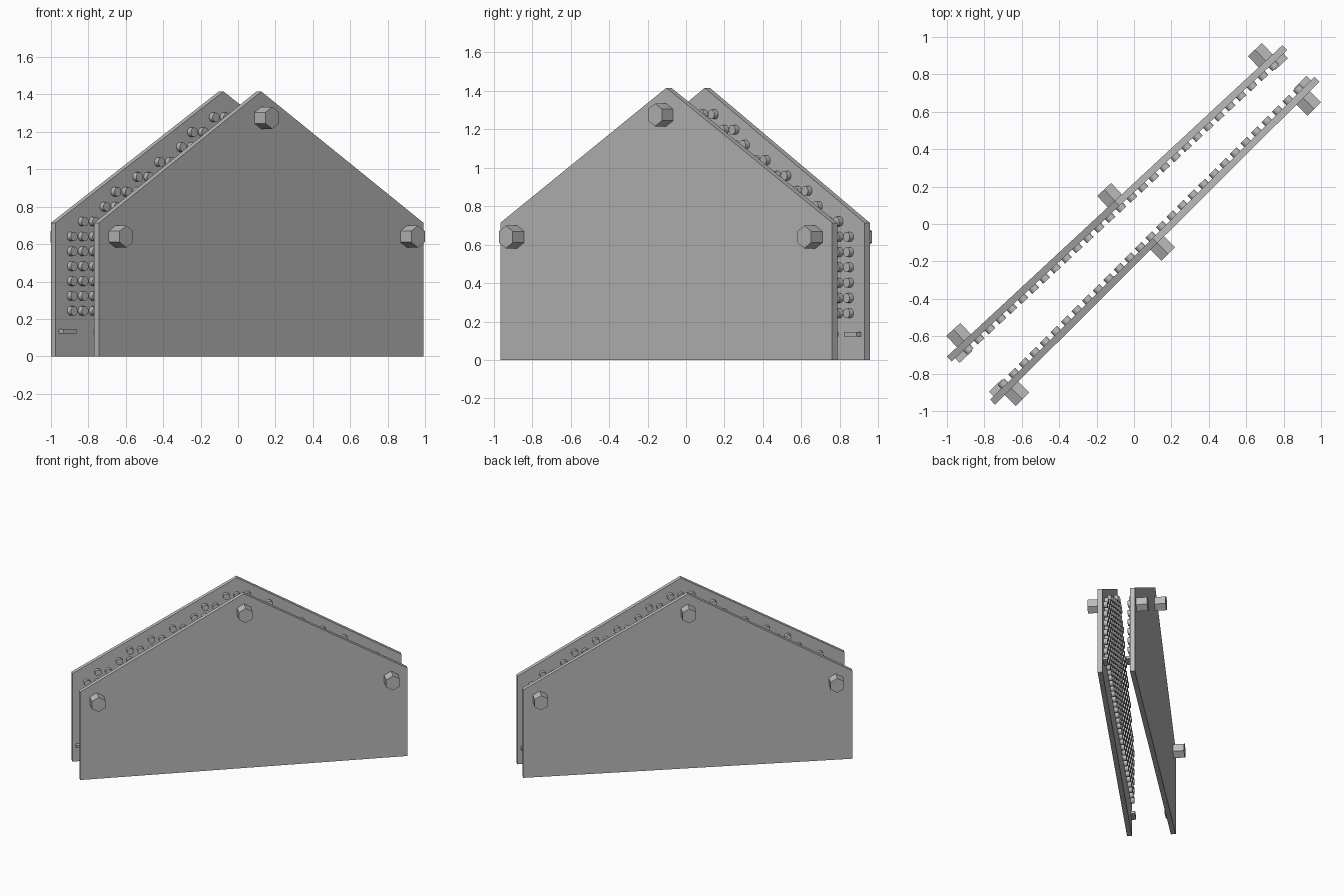
import bpy, bmesh, math
from mathutils import Matrix, Vector

cube = bpy.data.objects.get("Cube")
if cube:
    bpy.data.objects.remove(cube, do_unlink=True)

GREY = (0.5, 0.5, 0.5, 1)
grey = bpy.data.materials.new("plain_grey")
grey.use_nodes = True
grey.diffuse_color = GREY
grey.node_tree.nodes["Principled BSDF"].inputs["Base Color"].default_value = GREY

# Panel dimensions; local x runs along the panel, -y points outward
HALF, THICK, EAVE, PEAK = 1.2235, 0.037, 0.714, 1.416
PITCH, STUD_BASE, ROOF_MARGIN = 0.0796, 0.243, 0.07
STUD_R, STUD_DEPTH = 0.025, 0.028
BOLT_R, BOLT_DEPTH = 0.059, 0.083


def finish(bm, name, place, smooth=False):
    bmesh.ops.recalc_face_normals(bm, faces=bm.faces)
    mesh = bpy.data.meshes.new(name)
    bm.to_mesh(mesh)
    bm.free()
    mesh.materials.append(grey)
    obj = bpy.data.objects.new(name, mesh)
    bpy.context.collection.objects.link(obj)
    obj.matrix_world = place
    if smooth:
        bpy.ops.object.select_all(action="DESELECT")
        obj.select_set(True)
        bpy.context.view_layer.objects.active = obj
        bpy.ops.object.shade_smooth_by_angle(angle=math.radians(35))


def peg(bm, u, y, z, radius, depth, sides):
    """Cylinder lying along the panel's thickness, centred at y."""
    m = Matrix.Translation((u, y, z)) @ Matrix.Rotation(math.pi / 2, 4, "X")
    bmesh.ops.create_cone(bm, cap_ends=True, segments=sides, radius1=radius,
                          radius2=radius, depth=depth, matrix=m)


def roof(u):
    return PEAK - (PEAK - EAVE) * abs(u) / HALF


def build_panel(side, x, y, degrees):
    place = Matrix.Translation((x, y, 0)) @ Matrix.Rotation(math.radians(degrees), 4, "Z")

    # Gabled plate
    bm = bmesh.new()
    outline = [(-HALF, 0), (HALF, 0), (HALF, EAVE), (0, PEAK), (-HALF, EAVE)]
    face = bm.faces.new([bm.verts.new((u, 0, z)) for u, z in outline])
    grown = bmesh.ops.extrude_face_region(bm, geom=[face])["geom"]
    moved = [v for v in grown if isinstance(v, bmesh.types.BMVert)]
    bmesh.ops.translate(bm, verts=moved, vec=Vector((0, THICK, 0)))
    finish(bm, side + "_plate", place)

    # Hexagonal bolt heads on the outer face
    bm = bmesh.new()
    for u, z in ((-1.1, 0.64), (0, 1.275), (1.1, 0.64)):
        peg(bm, u, -BOLT_DEPTH / 2, z, BOLT_R, BOLT_DEPTH, 6)
    finish(bm, side + "_bolts", place)

    # Grid of round studs on the inner face, kept clear of the roof edge
    bm = bmesh.new()
    for col in range(-14, 15):
        for row in range(15):
            u, z = col * PITCH, STUD_BASE + row * PITCH
            if roof(u) - z > ROOF_MARGIN:
                peg(bm, u, THICK + STUD_DEPTH / 2, z, STUD_R, STUD_DEPTH, 16)
    finish(bm, side + "_studs", place, smooth=True)

    # Small ledge bars near the lower corners of the inner face
    bm = bmesh.new()
    for sign in (-1, 1):
        m = Matrix.Translation((sign * 1.15, THICK + 0.017, 0.134)) @ Matrix.Diagonal((0.095, 0.034, 0.022, 1))
        bmesh.ops.create_cube(bm, size=1, matrix=m)
    finish(bm, side + "_ledge_bars", place)


build_panel("front", 0.1245, -0.1025, 44.87)
build_panel("rear", -0.103, 0.124, 222.85)
